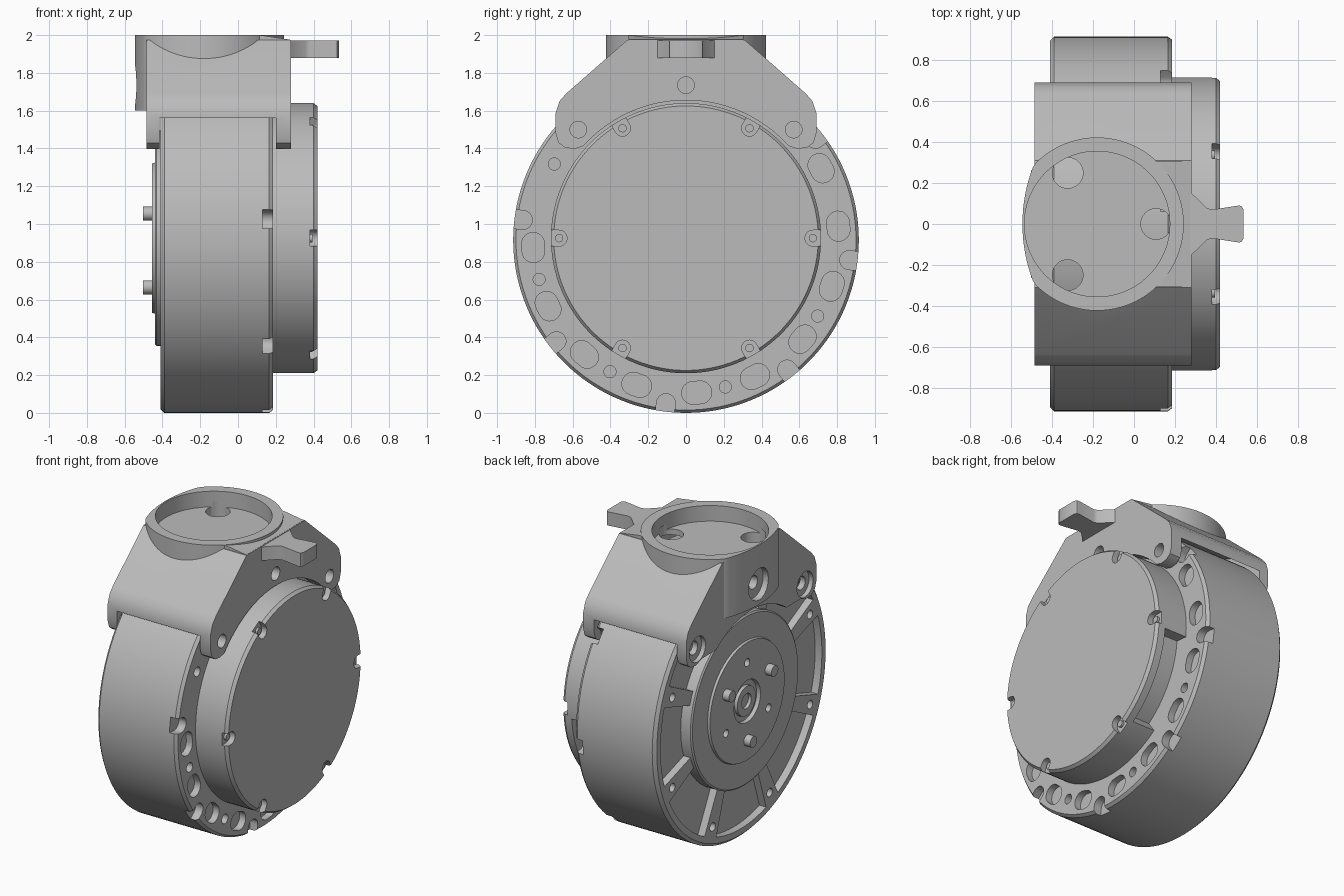
import bpy, bmesh
from math import sin, cos, pi, radians, sqrt

if "Cube" in bpy.data.objects:
    bpy.data.objects.remove(bpy.data.objects["Cube"])

grey = bpy.data.materials.new("plain grey")
grey.use_nodes = True
colour = (0.5, 0.5, 0.5, 1)
grey.diffuse_color = colour
grey.node_tree.nodes["Principled BSDF"].inputs["Base Color"].default_value = colour

R = 0.915       # body radius and axis height
CAP_Z = 0.925   # axis height of cap and flange


# ---------- helpers ----------
def finish(bm, name):
    bmesh.ops.recalc_face_normals(bm, faces=bm.faces)
    mesh = bpy.data.meshes.new(name)
    bm.to_mesh(mesh)
    bm.free()
    mesh.materials.append(grey)
    ob = bpy.data.objects.new(name, mesh)
    bpy.context.collection.objects.link(ob)
    return ob


def add_prism(bm, pts, axis, a, b):
    """Extrude a polygon in (y, z) along x, or in (x, y) along z."""
    def place(p, h):
        return (h, p[0], p[1]) if axis == "x" else (p[0], p[1], h)
    low = [bm.verts.new(place(p, a)) for p in pts]
    high = [bm.verts.new(place(p, b)) for p in pts]
    bm.faces.new(low)
    bm.faces.new(high[::-1])
    for i in range(len(pts)):
        j = (i + 1) % len(pts)
        bm.faces.new((low[i], high[i], high[j], low[j]))


def prisms(name, items, axis="x"):
    bm = bmesh.new()
    for pts, a, b in items:
        add_prism(bm, pts, axis, a, b)
    return finish(bm, name)


def lathe(name, profile, z, n=128):
    """Revolve (x, radius) points around an x axis at height z."""
    bm = bmesh.new()
    rings = [[bm.verts.new((x, r * cos(2 * pi * i / n), z + r * sin(2 * pi * i / n)))
              for i in range(n)] for x, r in profile]
    for p, q in zip(rings, rings[1:]):
        for i in range(n):
            bm.faces.new((p[i], p[i - 1], q[i - 1], q[i]))
    bm.faces.new(rings[0])
    bm.faces.new(rings[-1])
    return finish(bm, name)


def polar(deg, r, z=R):
    return (r * cos(radians(deg)), z + r * sin(radians(deg)))


def circle(c, r, n=32):
    return [(c[0] + r * cos(2 * pi * i / n), c[1] + r * sin(2 * pi * i / n)) for i in range(n)]


def capsule(p, q, rad, n=12):
    dx, dy = q[0] - p[0], q[1] - p[1]
    k = rad / sqrt(dx * dx + dy * dy)
    ux, uy = dx * k, dy * k
    out = []
    for c, start in ((q, -pi / 2), (p, pi / 2)):
        for i in range(n + 1):
            t = start + pi * i / n
            out.append((c[0] + ux * cos(t) - uy * sin(t), c[1] + uy * cos(t) + ux * sin(t)))
    return out


def sector(a, b, r0, r1, z=R, n=14):
    angles = [a + (b - a) * i / n for i in range(n + 1)]
    return [polar(t, r1, z) for t in angles] + [polar(t, r0, z) for t in reversed(angles)]


def combine(ob, tool, operation="DIFFERENCE"):
    tool.hide_render = True
    mod = ob.modifiers.new("cut", "BOOLEAN")
    mod.operation, mod.solver, mod.object = operation, "EXACT", tool
    bpy.ops.object.select_all(action="DESELECT")
    bpy.context.view_layer.objects.active = ob
    ob.select_set(True)
    bpy.ops.object.modifier_apply(modifier=mod.name)
    bpy.data.objects.remove(tool)


# ---------- motor body ----------
body = lathe("motor_body", [(-0.41, 0.895), (-0.39, R), (0.165, R), (0.185, 0.9)], R)
cuts = []
for k in range(10):                       # oval pockets on the cap side
    a = 28 - 22.8 * k
    cuts.append((capsule(polar(a - 1.4, 0.81), polar(a + 1.4, 0.81), 0.06), 0.14, 0.3))
for k in range(5):                        # small round holes
    cuts.append((circle(polar(150 + 45 * k, 0.805), 0.032, 20), 0.12, 0.3))
for k in range(8):                        # rim notches
    a = 38 + 45 * k
    cuts.append((capsule(polar(a, 0.87), polar(a, 1.0), 0.05), 0.13, 0.3))
for k in range(8):                        # pockets between the spokes
    cuts.append((sector(45 * k - 18, 45 * k + 18, 0.5, 0.855), -0.5, -0.36))
    cuts.append((circle(polar(45 * k + 22.5, 0.79), 0.028, 20), -0.5, -0.36))
combine(body, prisms("body_cutter", cuts))

# ---------- end cap ----------
cap = lathe("end_cap", [(0.16, 0.715), (0.4, 0.715), (0.42, 0.7)], CAP_Z)
cuts = [(sector(-55, -5, 0.63, 0.8, CAP_Z), 0.1, 0.35)]
for k in range(6):
    cuts.append((capsule(polar(60 * k, 0.672, CAP_Z), polar(60 * k, 0.8, CAP_Z), 0.042), 0.38, 0.5))
combine(cap, prisms("cap_cutter", cuts))
prisms("cap_screws", [(circle(polar(60 * k, 0.672, CAP_Z), 0.022, 16), 0.37, 0.395) for k in range(6)])

# ---------- output flange with stepped hub ----------
flange = lathe("output_flange", [
    (-0.34, 0.57), (-0.432, 0.57), (-0.44, 0.56), (-0.44, 0.4), (-0.455, 0.395), (-0.455, 0.14),
    (-0.43, 0.135), (-0.43, 0.1), (-0.45, 0.098), (-0.45, 0.05), (-0.43, 0.048)], CAP_Z)
combine(flange, prisms("flange_cutter", [
    (circle(polar(90 + 120 * k, 0.26, CAP_Z), 0.026, 20), -0.6, -0.4) for k in range(3)]))
prisms("drive_pins", [(circle(polar(30 + 120 * k, 0.26, CAP_Z), 0.037, 24), -0.502, -0.43) for k in range(3)])

# ---------- mounting bracket ----------
half = [(0.31, 1.975), (0.635, 1.69), (0.67, 1.65), (0.69, 1.59), (0.69, 1.48),
        (0.675, 1.43), (0.64, 1.404), (0.59, 1.398), (0.52, 1.42)]
outline = half + [(-y, z) for y, z in reversed(half)]
bracket = prisms("mounting_bracket", [(outline, -0.485, 0.28)])

# round socket, flattened on its outer side
SOCKET_X = -0.18
ring = []
for i in range(96):
    t = 2 * pi * i / 96
    x, y = SOCKET_X + 0.423 * cos(t), 0.423 * sin(t)
    ring.append((max(x, 0.235 - sqrt(0.78 ** 2 - y * y)), y))
combine(bracket, prisms("socket", [(ring, 1.6, 2.0)], "z"), "UNION")

# neck that joins the socket rim to the sloping shoulder
neck = [(0.1, 1.95), (0.1, 1.998), (0.13, 1.998), (0.275, 1.976), (0.275, 1.95)]
bm = bmesh.new()
low = [bm.verts.new((x, -0.305, z)) for x, z in neck]
high = [bm.verts.new((x, 0.305, z)) for x, z in neck]
bm.faces.new(low)
bm.faces.new(high[::-1])
for i in range(len(neck)):
    bm.faces.new((low[i - 1], high[i - 1], high[i], low[i]))
combine(bracket, finish(bm, "neck"), "UNION")

# clearances for body, cap and flange
for r, z, a, b in ((0.945, R, -0.416, 0.2), (0.73, CAP_Z, 0.1, 0.5), (0.62, CAP_Z, -0.6, -0.3)):
    combine(bracket, prisms("clearance_cutter", [(circle((0, z), r, 128), a, b)]))

# bolt holes and counterbores
bolts = [((0.57, 1.5), 0.085), ((-0.57, 1.5), 0.085), ((0, 1.735), 0.105)]
combine(bracket, prisms("bolt_cutter", [(circle(c, 0.044), -0.7, 0.5) for c, r in bolts]))
combine(bracket, prisms("counterbore_cutter", [
    (circle(c, r), -0.7, -0.455 if c[0] else -0.5) for c, r in bolts]))

# socket recess and its floor holes
combine(bracket, prisms("recess_cutter", [(circle((SOCKET_X, 0), 0.355, 96), 1.895, 2.1)], "z"))
combine(bracket, prisms("floor_hole_cutter", [
    (circle((SOCKET_X + 0.288 * cos(t), 0.288 * sin(t)), 0.075), 1.7, 1.93)
    for t in (0, 2 * pi / 3, -2 * pi / 3)], "z"))

# ---------- release tab ----------
side = [(0.25, 0.18), (0.28, 0.152), (0.355, 0.078), (0.38, 0.07), (0.51, 0.09), (0.525, 0.088), (0.535, 0.07)]
prisms("release_tab", [(side + [(x, -y) for x, y in reversed(side)], 1.88, 1.972)], "z")

# ---------- smooth the round surfaces, keep edges sharp ----------
bpy.ops.object.select_all(action="DESELECT")
for ob in bpy.context.scene.objects:
    if ob.type == "MESH":
        ob.select_set(True)
        bpy.context.view_layer.objects.active = ob
bpy.ops.object.shade_smooth_by_angle(angle=radians(30))
